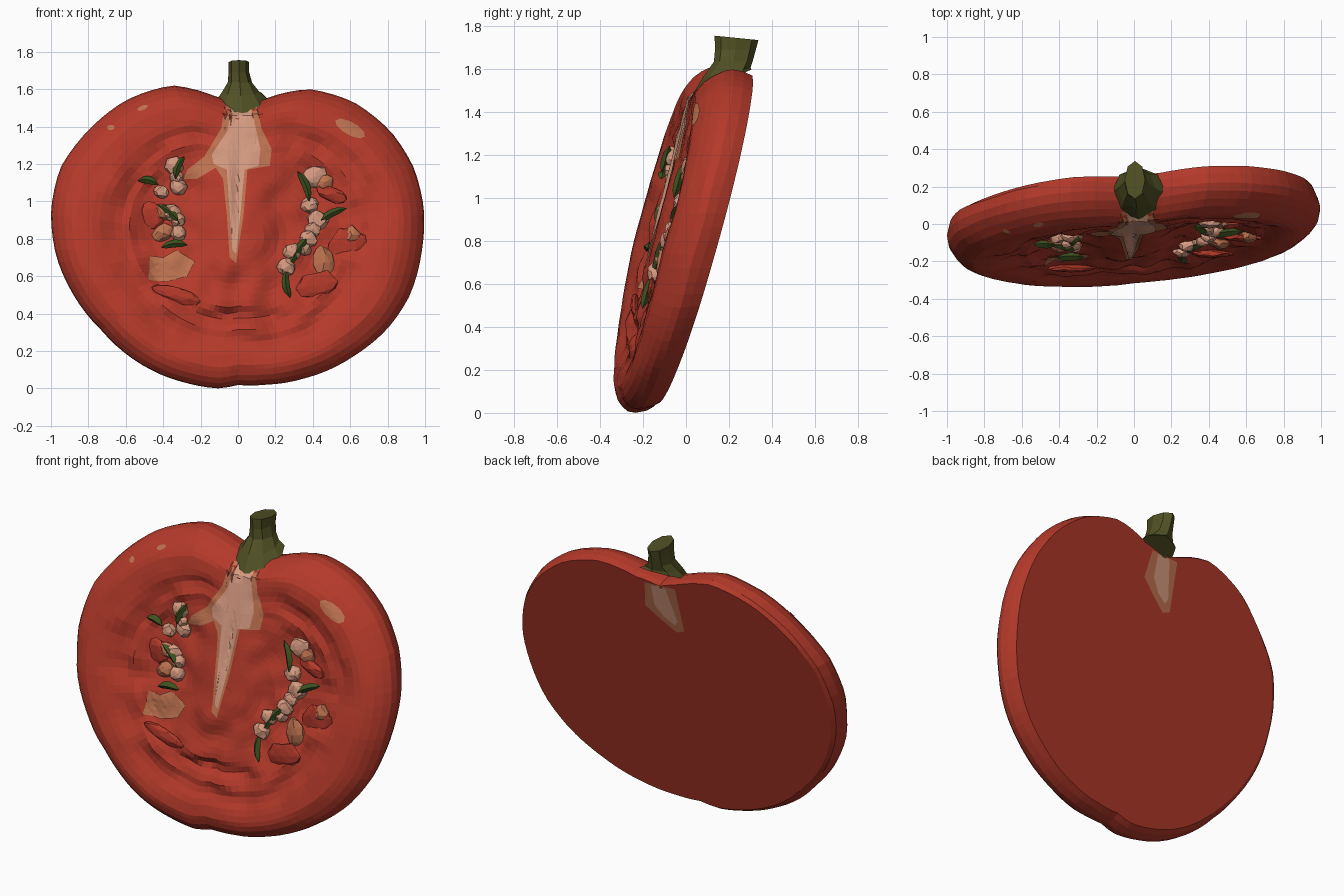
import bpy, bmesh, math, random
from mathutils import Vector, Matrix, noise
from mathutils.bvhtree import BVHTree

random.seed(4)
if "Cube" in bpy.data.objects:
    bpy.data.objects.remove(bpy.data.objects["Cube"])


def material(name, rgb):
    m = bpy.data.materials.new(name)
    m.use_nodes = True
    m.diffuse_color = (*rgb, 1)
    m.node_tree.nodes["Principled BSDF"].inputs["Base Color"].default_value = (*rgb, 1)
    return m


RED = material("tomato red", (0.455, 0.041, 0.023))
TAN = material("pale flesh", (0.52, 0.17, 0.08))
CREAM = material("cream core", (0.68, 0.33, 0.22))
STEM = material("stem green", (0.08, 0.08, 0.018))
SPROUT = material("sprout green", (0.045, 0.085, 0.014))


def finish(name, bm, mat):
    mesh = bpy.data.meshes.new(name)
    bm.to_mesh(mesh)
    mesh.materials.append(mat)
    obj = bpy.data.objects.new(name, mesh)
    bpy.context.collection.objects.link(obj)
    return obj


# The slice leans back, is turned slightly, and thins toward the bottom
def place(x, z, depth):
    low = min(1, max(0, (0.75 - z) / 0.65))
    depth *= 1 - 0.17 * low - 0.06 * abs(x) ** 3
    return Vector((x, -0.15 + 0.27 * z + 0.09 * x - depth, z))


# Slice outline
MID = Vector((0, 0.8))
OUTLINE = [(0, 1.52), (-.12, 1.56), (-.35, 1.62), (-.6, 1.54), (-.81, 1.37), (-.95, 1.18),
           (-1, .95), (-.97, .7), (-.88, .5), (-.73, .31), (-.52, .13), (-.28, .03), (-.1, 0),
           (0, .018), (.15, .02), (.36, .055), (.63, .18), (.8, .32), (.92, .5), (.985, .75),
           (.995, .95), (.94, 1.18), (.82, 1.37), (.62, 1.53), (.38, 1.6), (.15, 1.55)]
POLAR = sorted((math.atan2(z - MID.y, x) % math.tau, math.hypot(x, z - MID.y)) for x, z in OUTLINE)
POLAR = [(POLAR[-1][0] - math.tau, POLAR[-1][1])] + POLAR + [(POLAR[0][0] + math.tau, POLAR[0][1])]


def radius(a):
    for (a0, r0), (a1, r1) in zip(POLAR, POLAR[1:]):
        if a0 <= a <= a1:
            return r0 + (r1 - r0) * (a - a0) / (a1 - a0)


def bump(v, centre, width):
    return math.exp(-((v - centre) / width) ** 2)


# Cut face relief: wall step, ridges, seed chambers, core crease
def relief(x, z, t):
    s = t + 0.09 * noise.noise(Vector((x * 2.5, z * 2.5, 1)))
    d = 0.24 - 0.035 / (1 + math.exp((s - 0.73) * 50))
    d += 0.016 * bump(s, 0.62, 0.035)
    for cx, cz in ((-.36, .88), (.4, .86)):
        q = ((x - cx) / .24) ** 2 + ((z - cz) / .34) ** 2
        d -= 0.045 * math.exp(-q * q)
    d -= 0.04 * bump(z, 0.39, 0.025) * bump(x, -0.02, 0.2)
    rough = min(1, max(0.12, (0.84 - t) * 5)) * min(1, (1 - t) * 6)
    d += 0.032 * rough * noise.noise(Vector((x * 8, z * 8, 5)))
    core = bump(x, 0, 0.17) / (1 + math.exp((0.72 - z) * 25))
    d += (0.225 - d) * core
    return d - 0.025 * bump(x, 0, 0.03) * bump(z, 1.05, 0.2)


# Body: back cap, rounded rim, then the sculpted cut face
COUNT = 96
RIM = [(.965, 0), (.987, .035), (1, .09), (.992, .135), (.965, .175), (.93, .208), (.89, .23)]
INNER = [0.86 - 0.04 * k for k in range(21)]
bm = bmesh.new()
rings = []
for scale, depth in RIM + [(t, None) for t in INNER]:
    ring = []
    for i in range(COUNT):
        a = math.tau * i / COUNT
        r = radius(a) * scale
        x, z = r * math.cos(a), MID.y + r * math.sin(a)
        if depth is None:
            d = relief(x, z, scale)
        elif depth:
            d = depth + 0.025 * x * (1 - depth / 0.23) + 0.008 * noise.noise(Vector((x * 5, z * 5, depth * 9)))
        else:
            d = 0
        ring.append(bm.verts.new(place(x, z, d)))
    rings.append(ring)
for lower, upper in zip(rings, rings[1:]):
    for i in range(COUNT):
        j = (i + 1) % COUNT
        bm.faces.new((lower[i], lower[j], upper[j], upper[i]))
bm.faces.new(rings[0])
bm.faces.new(rings[-1])
bmesh.ops.recalc_face_normals(bm, faces=bm.faces)
bmesh.ops.triangulate(bm, faces=[f for f in bm.faces if len(f.verts) > 4])
tree = BVHTree.FromBMesh(bm)
finish("tomato_slice", bm, RED)


def surface(x, z, side=-1):
    hit = tree.ray_cast(Vector((x, 3 * side, z)), Vector((0, -side, 0)))[0]
    return hit if hit else place(x, z, 0.12)


# Thin flesh patches that hug the slice
def patch(name, points, mat, lift, side=-1):
    bm = bmesh.new()
    face = bm.faces.new([bm.verts.new((x, 0, z)) for x, z in points])
    bmesh.ops.triangulate(bm, faces=[face])
    for _ in range(3):
        long_edges = [e for e in bm.edges if e.calc_length() > 0.03]
        bmesh.ops.subdivide_edges(bm, edges=long_edges, cuts=1)
        bmesh.ops.triangulate(bm, faces=bm.faces)
    for v in bm.verts:
        v.co = surface(v.co.x, v.co.z, side) + Vector((0, side * lift, 0))
    bmesh.ops.recalc_face_normals(bm, faces=bm.faces)
    if sum(f.normal.y * f.calc_area() for f in bm.faces) * side < 0:
        bmesh.ops.reverse_faces(bm, faces=bm.faces)
    finish(name, bm, mat)


def oval(x, z, rx, rz, turn=0):
    c, s = math.cos(turn), math.sin(turn)
    spots = [(rx * math.cos(a), rz * math.sin(a)) for a in (math.tau * k / 10 for k in range(10))]
    return [(x + u * c - v * s, z + u * s + v * c) for u, v in spots]


patch("core_edge", [(-.07, 1.51), (-.09, 1.39), (-.18, 1.24), (-.27, 1.17), (-.29, 1.12), (-.22, 1.12),
                    (-.12, 1.18), (-.08, 1.12), (-.06, .93), (-.045, .7), (-.01, .67), (.03, .93),
                    (.05, 1.17), (.17, 1.19), (.18, 1.28), (.11, 1.42), (.1, 1.51)], TAN, 0.005)
patch("core_centre", [(-.04, 1.5), (-.055, 1.38), (-.14, 1.25), (-.13, 1.2), (-.06, 1.17), (-.045, .95),
                      (-.03, .74), (-.01, .72), (.015, .95), (.035, 1.17), (.11, 1.19),
                      (.12, 1.28), (.06, 1.4), (.07, 1.5)], CREAM, 0.009)
patch("back_core_edge", [(.09, 1.5), (.115, 1.34), (.02, 1.26), (-.06, 1.2), (-.11, 1.22),
                         (-.09, 1.36), (-.1, 1.5)], TAN, 0.004, 1)
patch("back_core_centre", [(.05, 1.49), (.05, 1.36), (0, 1.29), (-.06, 1.25), (-.08, 1.28), (-.04, 1.49)],
      CREAM, 0.008, 1)
patch("pale_spot_right", oval(-.68, 1.395, .02, .015), TAN, 0.006)
patch("pale_spot_top", oval(-.51, 1.5, .03, .012, .4), TAN, 0.006)
patch("pale_spot_left", oval(.6, 1.39, .09, .035, -.5), TAN, 0.006)
patch("pale_hollow", [(-.47, .71), (-.4, .7), (-.33, .74), (-.23, .68), (-.27, .6), (-.38, .57),
                      (-.48, .58)], TAN, 0.009)


# Seeds and pulp lumps
def lump(name, x, z, rx, rz, mat, turn=0.0, thick=0.035):
    bm = bmesh.new()
    bmesh.ops.create_icosphere(bm, subdivisions=2, radius=1)
    for v in bm.verts:
        v.co *= 1 + 0.3 * noise.noise(v.co * 1.5 + Vector((x * 9, z * 9, 0)))
    centre = surface(x, z) - Vector((0, 0.01, 0))
    bm.transform(Matrix.Translation(centre) @ Matrix.Rotation(-turn, 4, "Y")
                 @ Matrix.Diagonal((rx, thick, rz, 1)))
    finish(name, bm, mat)


SEEDS = [(-.34, 1.19, .048), (-.32, 1.08, .045), (-.41, 1.05, .038), (-.36, .94, .045),
         (-.32, .83, .042), (-.33, 1.13, .035), (-.32, .9, .035), (.41, 1.13, .06), (.385, .98, .045),
         (.43, .9, .052), (.4, .85, .04), (.375, .8, .045), (.29, .73, .045), (.26, .65, .045),
         (.35, .75, .038)]
for n, (x, z, r) in enumerate(SEEDS):
    lump(f"seed_{n + 1}", x, z, r * 1.1, r, CREAM, random.uniform(-.5, .5))
for n, (x, z, rx, rz, turn) in enumerate([(-.4, .83, .06, .045, .6), (.46, .67, .055, .09, .2),
                                          (.61, .82, .05, .045, 0), (-.41, .94, .06, .045, 0),
                                          (.46, 1.1, .05, .045, .5)]):
    lump(f"pale_pulp_{n + 1}", x, z, rx, rz, TAN, turn, 0.032)
for n, (x, z, rx, rz, turn) in enumerate([(.58, .77, .11, .08, .4), (.42, .55, .12, .07, .2),
                                          (-.46, .92, .06, .08, .2), (-.33, .5, .13, .04, -.3),
                                          (.5, 1.04, .09, .04, -.4)]):
    lump(f"red_pulp_{n + 1}", x, z, rx, rz, RED, turn, 0.022)


# Curved green slivers among the seeds
def sliver(name, x, z, length, turn, bend=0.015):
    bm = bmesh.new()
    along = Vector((math.cos(turn), math.sin(turn)))
    across = Vector((-along.y, along.x))
    base = surface(x, z).y - 0.035
    rows = []
    for k in range(6):
        u = k / 5 * 2 - 1
        w = 0.021 * math.sqrt(max(0.01, 1 - u * u))
        row = []
        for a in range(4):
            side = across * (w * math.cos(a * math.pi / 2) + bend * (1 - u * u))
            p = Vector((x, z)) + along * u * length / 2 + side
            row.append(bm.verts.new((p.x, base + 0.27 * (p.y - z) - w * math.sin(a * math.pi / 2), p.y)))
        rows.append(row)
    for r0, r1 in zip(rows, rows[1:]):
        for a in range(4):
            bm.faces.new((r0[a], r0[a - 1], r1[a - 1], r1[a]))
    bm.faces.new(rows[0])
    bm.faces.new(rows[-1])
    bmesh.ops.recalc_face_normals(bm, faces=bm.faces)
    finish(name, bm, SPROUT)


for n, spec in enumerate([(-.31, 1.18, .13, 1.2), (-.48, 1.1, .11, -.2), (-.37, .93, .15, -.7),
                          (-.34, .76, .14, .1), (.35, 1.08, .17, -1.2), (.5, .92, .18, .5),
                          (.33, .73, .22, 1.0), (.27, .56, .15, 1.7)]):
    sliver(f"green_sliver_{n + 1}", *spec)

# Stem: lofted rings, with a calyx whose front point folds over the cut face
bm = bmesh.new()
rows = []
for cx, cy, z, rx, ry, slope in [(.025, .165, 1.535, .145, .14, .45), (.015, .19, 1.585, .1, .11, .2),
                                 (.01, .22, 1.635, .065, .09, 0), (.005, .23, 1.69, .055, .095, 0),
                                 (.005, .235, 1.745, .055, .102, -.1)]:
    row = []
    for k in range(8):
        a = math.tau * k / 8
        u, v = math.cos(a), math.sin(a)
        row.append(bm.verts.new((cx + rx * u, cy + ry * v, z + slope * ry * v)))
    rows.append(row)
for r0, r1 in zip(rows, rows[1:]):
    for k in range(8):
        bm.faces.new((r0[k - 1], r0[k], r1[k], r1[k - 1]))
bm.faces.new(rows[0])
bm.faces.new(rows[-1])
bmesh.ops.recalc_face_normals(bm, faces=bm.faces)
finish("stem", bm, STEM)
